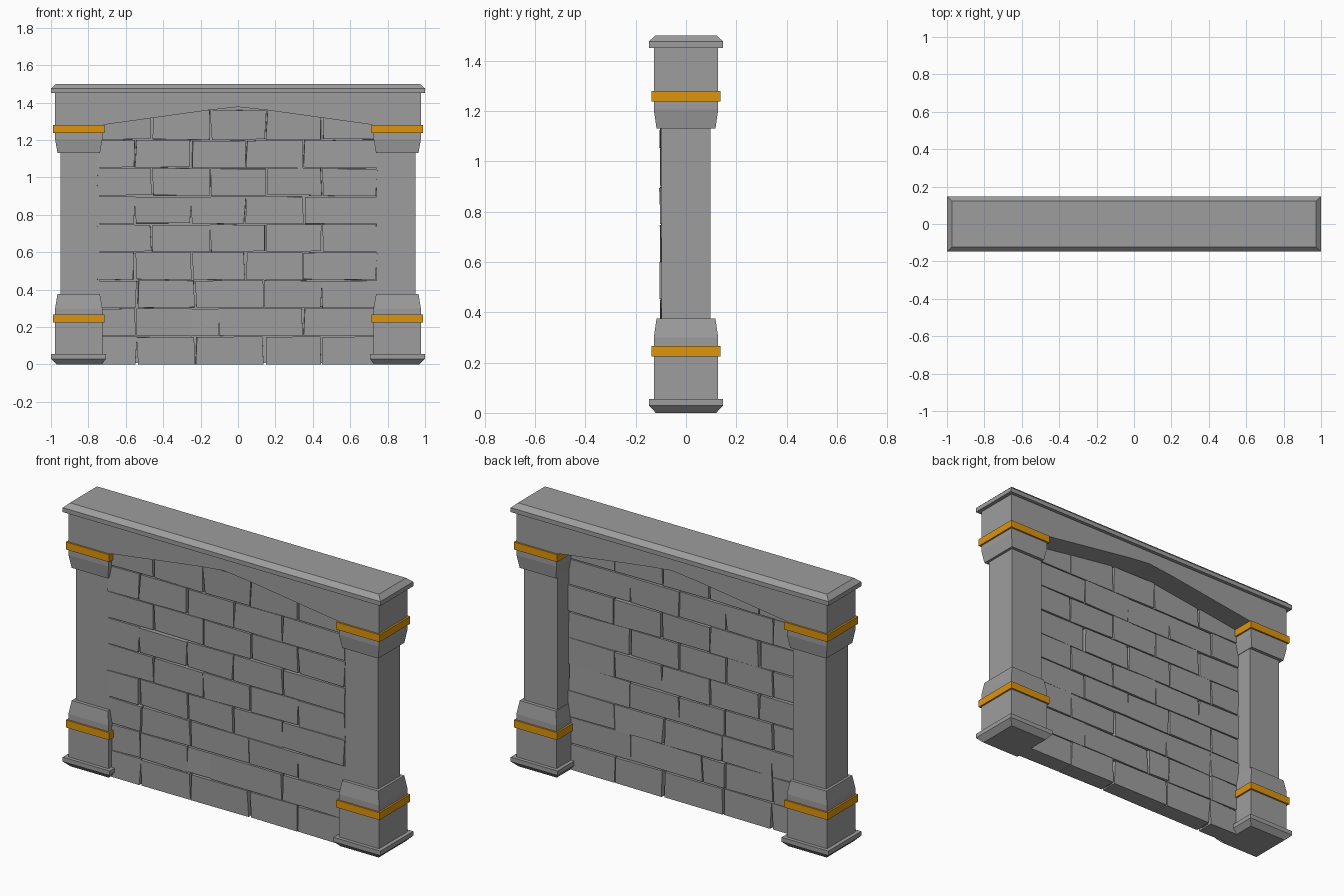
import bpy, bmesh, random
from mathutils import Vector

if "Cube" in bpy.data.objects:
    bpy.data.objects.remove(bpy.data.objects["Cube"])

random.seed(4)


def material(name, color):
    mat = bpy.data.materials.new(name)
    mat.diffuse_color = (*color, 1)
    mat.use_nodes = True
    mat.node_tree.nodes["Principled BSDF"].inputs["Base Color"].default_value = mat.diffuse_color
    return mat


gold = material("gold_trim", (0.72, 0.3, 0.004))
stone = material("grey_stone", (0.34, 0.34, 0.34))


def finish(name, bm, mat=stone):
    bmesh.ops.recalc_face_normals(bm, faces=bm.faces)
    me = bpy.data.meshes.new(name)
    bm.to_mesh(me)
    bm.free()
    me.materials.append(mat)
    ob = bpy.data.objects.new(name, me)
    bpy.context.collection.objects.link(ob)
    return ob


def loft(name, rings, mirror=1, mat=stone):
    """Stack of rectangles: (z, x_min, x_max, half_depth)."""
    bm = bmesh.new()
    loops = []
    for z, a, b, d in rings:
        a, b = a * mirror, b * mirror
        loops.append([bm.verts.new(p) for p in
                      ((a, -d, z), (b, -d, z), (b, d, z), (a, d, z))])
    for lo, hi in zip(loops, loops[1:]):
        for i in range(4):
            j = (i + 1) % 4
            bm.faces.new((lo[i], lo[j], hi[j], hi[i]))
    bm.faces.new(loops[0])
    bm.faces.new(loops[-1])
    return finish(name, bm, mat)


def extrude_profile(name, pts, y0, y1):
    """Extrude an (x, z) outline along y."""
    bm = bmesh.new()
    face = bm.faces.new([bm.verts.new((x, y0, z)) for x, z in pts])
    ext = bmesh.ops.extrude_face_region(bm, geom=[face])["geom"]
    vs = [v for v in ext if isinstance(v, bmesh.types.BMVert)]
    bmesh.ops.translate(bm, verts=vs, vec=(0, y1 - y0, 0))
    return finish(name, bm)


# Pillars with plinth, flared base, shaft and flared capital
PILLAR = [(0, 0.73, 0.97, 0.12), (0.03, 0.705, 1.0, 0.148), (0.055, 0.705, 1.0, 0.148),
          (0.055, 0.725, 0.978, 0.128), (0.30, 0.725, 0.978, 0.128),
          (0.375, 0.738, 0.965, 0.117), (0.375, 0.741, 0.95, 0.098),
          (1.13, 0.741, 0.95, 0.098), (1.13, 0.738, 0.965, 0.117),
          (1.205, 0.725, 0.978, 0.128), (1.26, 0.725, 0.978, 0.128)]
for side, m in (("left", -1), ("right", 1)):
    loft(side + "_pillar", PILLAR, m)
    # Gold bands
    for level, z in (("lower", 0.224), ("upper", 1.237)):
        loft(f"{side}_{level}_band", [(z, 0.715, 0.988, 0.138), (z + 0.042, 0.715, 0.988, 0.138)],
             m, gold)

# Lintel with shallow arched underside
half = [(0.978, 1.45), (0.978, 1.26), (0.725, 1.26), (0.725, 1.28), (0.15, 1.36)]
extrude_profile("arched_lintel",
                half + [(0, 1.376)] + [(-x, z) for x, z in reversed(half)], -0.128, 0.128)

# Chamfered cornice slab
loft("cornice", [(1.45, -1, 1, 0.148), (1.475, -1, 1, 0.148), (1.5, -0.973, 0.973, 0.122)])

# Mortar core filling the joints
FRONT, BACK = -0.101, 0.001
extrude_profile("mortar_core", [(-0.75, 0.008), (0.75, 0.008), (0.75, 1.29), (0.1, 1.38),
                                (-0.1, 1.38), (-0.75, 1.29)], FRONT + 0.025, BACK - 0.025)

# Uneven brick courses, running bond; the two lowest courses are swapped and stretched
even = [-0.755, -0.46, -0.15, 0.15, 0.45, 0.745]
odd = [-0.755, -0.55, -0.25, 0.04, 0.35, 0.745]
first = [-0.755, -0.54, -0.23, 0.14, 0.45, 0.745]
second = [-0.755, -0.55, -0.25, -0.1, 0.35, 0.745]
courses = [first, second, first, odd, even, odd, even, odd, even]
bm = bmesh.new()
for row, xs in enumerate(courses):
    z0, z1 = row * 0.15, row * 0.15 + 0.15
    if row == 8:
        z1 = 1.362
    for a, b in zip(xs, xs[1:]):
        gx, gz = 0.004, 0.003
        y_shift = random.uniform(-0.003, 0.003)
        for v in bmesh.ops.create_cube(bm, size=1)["verts"]:
            v.co = Vector(((a + b) / 2 + v.co.x * (b - a - 2 * gx),
                           (FRONT + BACK) / 2 + v.co.y * (BACK - FRONT) + y_shift,
                           (z0 + z1) / 2 + v.co.z * (z1 - z0 - 2 * gz)))
            v.co += Vector((random.uniform(-0.007, 0.007), random.uniform(-0.003, 0.003),
                            random.uniform(-0.003, 0.003)))
            v.co.z = max(v.co.z, 0) if row else (0.0 if v.co.z < 0.05 else v.co.z)
            v.co.x = max(-0.755, min(0.745, v.co.x))
finish("brick_courses", bm)
